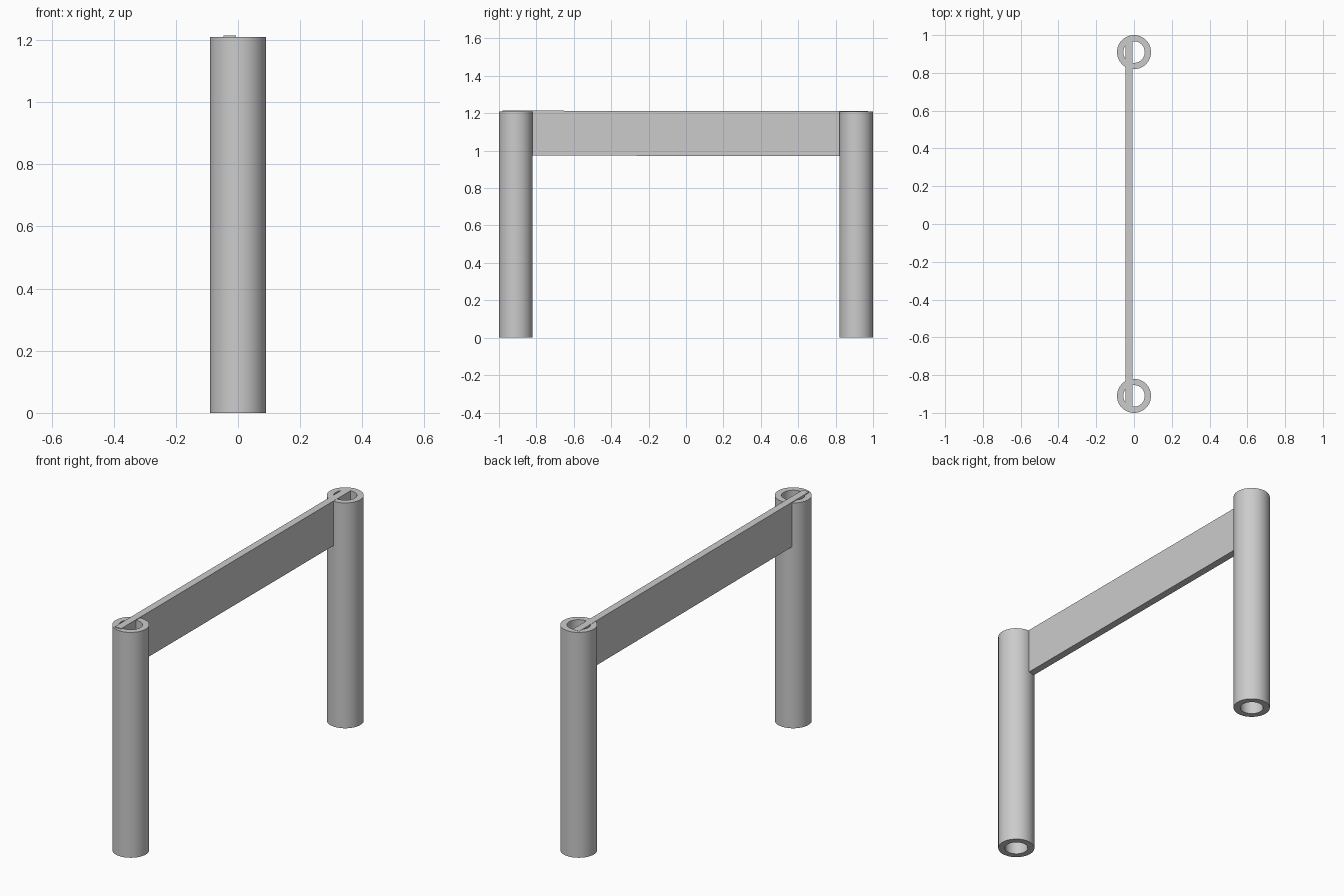
import bpy, bmesh, math

if "Cube" in bpy.data.objects:
    bpy.data.objects.remove(bpy.data.objects["Cube"])

R_OUT, R_IN, HEIGHT, LEG_Y, SEGS = 0.09, 0.057, 1.21, 0.91, 64


def add_object(name, bm):
    bmesh.ops.recalc_face_normals(bm, faces=bm.faces)
    mesh = bpy.data.meshes.new(name)
    bm.to_mesh(mesh)
    bm.free()
    obj = bpy.data.objects.new(name, mesh)
    bpy.context.collection.objects.link(obj)
    return obj


def tube(name, y):
    # Spin a rectangular wall section around the leg axis
    bm = bmesh.new()
    section = [(R_IN, 0), (R_OUT, 0), (R_OUT, HEIGHT), (R_IN, HEIGHT)]
    verts = [bm.verts.new((r, y, z)) for r, z in section]
    edges = [bm.edges.new((verts[i], verts[(i + 1) % 4])) for i in range(4)]
    bmesh.ops.spin(bm, geom=verts + edges, cent=(0, y, 0), axis=(0, 0, 1),
                   angle=math.tau, steps=SEGS)
    bmesh.ops.remove_doubles(bm, verts=bm.verts, dist=1e-4)
    obj = add_object(name, bm)
    bpy.ops.object.select_all(action='DESELECT')
    obj.select_set(True)
    bpy.context.view_layer.objects.active = obj
    bpy.ops.object.shade_smooth_by_angle(angle=math.radians(30))


# Hollow legs
tube("front_leg", -LEG_Y)
tube("back_leg", LEG_Y)

# Thin rail running through both leg bores, tipped very slightly up at the front
bm = bmesh.new()
profile = [(-0.98, 0.974), (0.972, 0.971), (0.972, 1.211), (-0.98, 1.214)]
face = bm.faces.new([bm.verts.new((-0.046, y, z)) for y, z in profile])
new = bmesh.ops.extrude_face_region(bm, geom=[face])["geom"]
bmesh.ops.translate(bm, vec=(0.039, 0, 0),
                    verts=[v for v in new if isinstance(v, bmesh.types.BMVert)])
add_object("cross_rail", bm)
